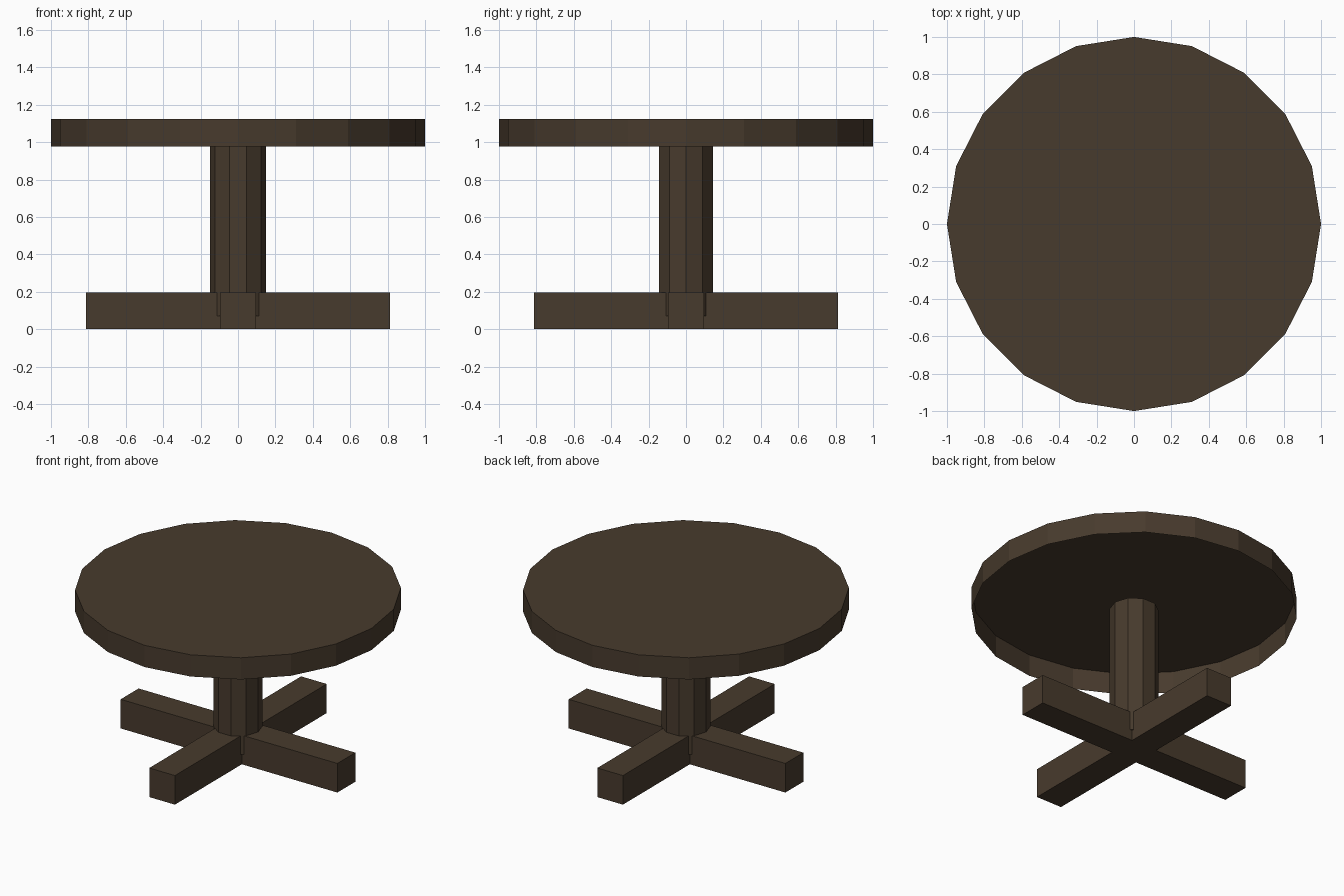
import bpy, bmesh, math
from mathutils import Matrix

if "Cube" in bpy.data.objects:
    bpy.data.objects.remove(bpy.data.objects["Cube"])

wood = bpy.data.materials.new("dark_brown_wood")
wood.diffuse_color = (0.064, 0.043, 0.026, 1.0)
wood.use_nodes = True
wood.node_tree.nodes["Principled BSDF"].inputs["Base Color"].default_value = wood.diffuse_color


def finish(name, bm):
    mesh = bpy.data.meshes.new(name)
    bm.to_mesh(mesh)
    bm.free()
    mesh.materials.append(wood)
    bpy.context.collection.objects.link(bpy.data.objects.new(name, mesh))


def prism(name, sides, radius, z0, z1, open_below=False):
    # Upright prism with a corner on the x axis
    bm = bmesh.new()
    m = Matrix.Translation((0, 0, (z0 + z1) / 2)) @ Matrix.Rotation(math.pi / 2, 4, 'Z')
    bmesh.ops.create_cone(bm, cap_ends=True, segments=sides, radius1=radius,
                          radius2=radius, depth=z1 - z0, matrix=m)
    bm.normal_update()
    if open_below:
        caps = [f for f in bm.faces if f.normal.z < -0.5]
        bmesh.ops.delete(bm, geom=caps, context='FACES_ONLY')
    finish(name, bm)


# Round top, a shell open underneath, and the central column
prism("tabletop", 20, 1.0, 0.978, 1.125, open_below=True)
prism("column", 10, 0.151, 0.07, 1.003)

# Cross-shaped foot: a square hub with four arms extruded from its sides
HALF, REACH, HEIGHT = 0.096, 0.812, 0.197
bm = bmesh.new()
bmesh.ops.create_cube(bm, size=1, matrix=Matrix.Translation((0, 0, HEIGHT / 2))
                      @ Matrix.Diagonal((2 * HALF, 2 * HALF, HEIGHT, 1)))
bm.normal_update()
sides = [f for f in bm.faces if abs(f.normal.z) < 0.5]
arms = bmesh.ops.extrude_discrete_faces(bm, faces=sides)["faces"]
for f in arms:
    f.normal_update()
    bmesh.ops.translate(bm, verts=f.verts, vec=f.normal * (REACH - HALF))
bmesh.ops.remove_doubles(bm, verts=bm.verts, dist=0.0001)
bmesh.ops.recalc_face_normals(bm, faces=bm.faces)
finish("cross_foot", bm)
